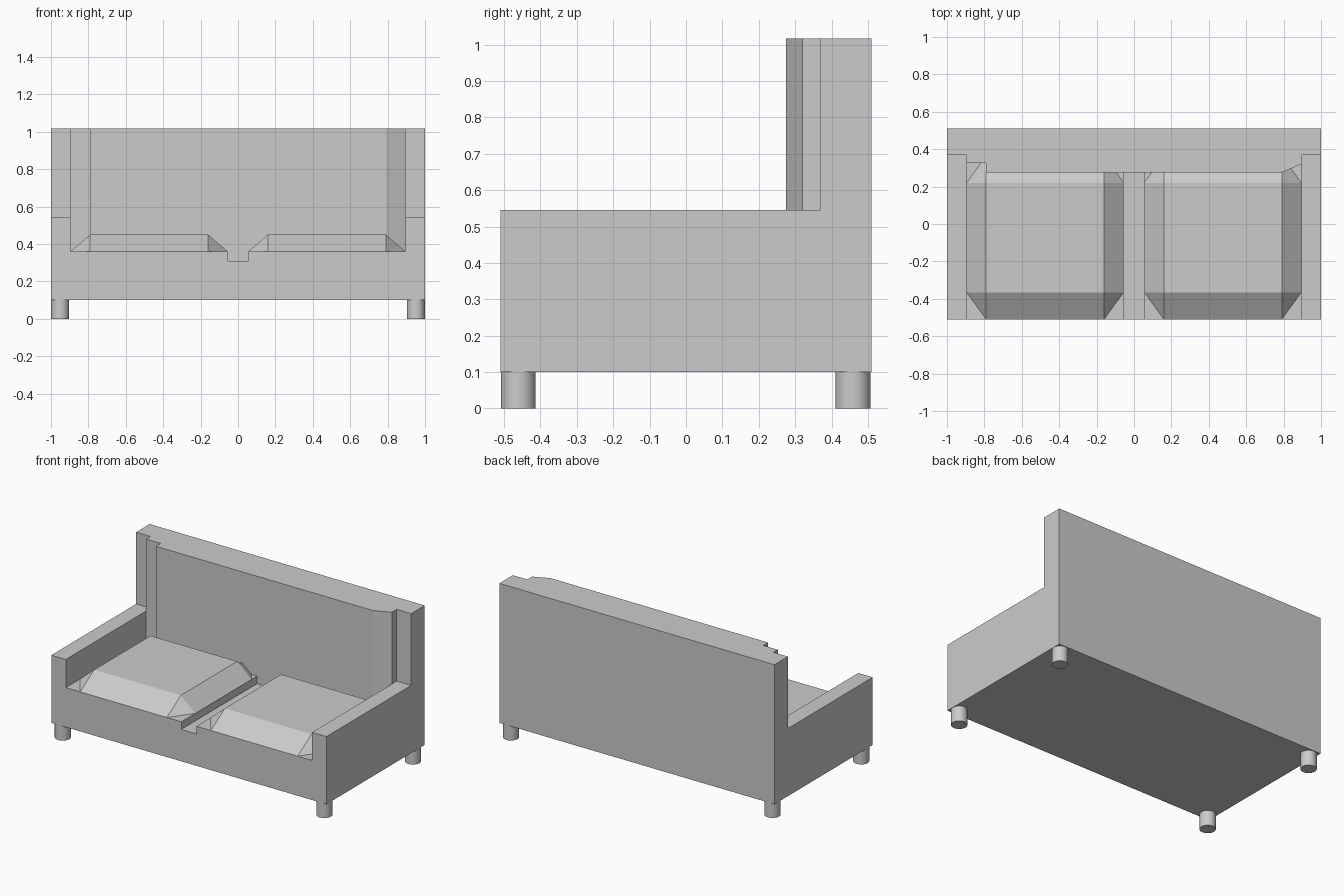
import bpy, bmesh

if "Cube" in bpy.data.objects:
    bpy.data.objects.remove(bpy.data.objects["Cube"])


def finish(name, bm):
    bmesh.ops.recalc_face_normals(bm, faces=bm.faces)
    me = bpy.data.meshes.new(name)
    bm.to_mesh(me)
    bm.free()
    ob = bpy.data.objects.new(name, me)
    bpy.context.collection.objects.link(ob)
    return ob


def prism(name, outline, z0, z1):
    """Extrude a plan outline straight up."""
    bm = bmesh.new()
    face = bm.faces.new([bm.verts.new((x, y, z0)) for x, y in outline])
    top = bmesh.ops.extrude_face_region(bm, geom=[face])["geom"]
    for v in top:
        if isinstance(v, bmesh.types.BMVert):
            v.co.z = z1
    return finish(name, bm)


def block(name, x0, x1, y0, y1, z0, z1):
    return prism(name, [(x0, y0), (x1, y0), (x1, y1), (x0, y1)], z0, z1)


def cushion(name, side):
    """3 x 3 patch with a raised centre, closed down into the base."""
    xs = [side * x for x in (0.055, 0.16, 0.79, 0.895)]
    ys = (-0.51, -0.365, 0.22, 0.365)
    bm = bmesh.new()
    g = [[bm.verts.new((x, y, 0.45 if i in (1, 2) and j in (1, 2) else 0.36))
          for j, y in enumerate(ys)] for i, x in enumerate(xs)]
    for i in range(3):
        for j in range(3):
            q = [g[i][j], g[i + 1][j], g[i + 1][j + 1], g[i][j + 1]]
            if i != 1 and j != 1:
                # corner facets: split across the corner
                if i != j:
                    tris = (q[0], q[1], q[2]), (q[0], q[2], q[3])
                else:
                    tris = (q[0], q[1], q[3]), (q[1], q[2], q[3])
                for t in tris:
                    bm.faces.new(t)
            else:
                bm.faces.new(q)
    rim = ([g[i][0] for i in range(4)] + [g[3][j] for j in range(1, 4)]
           + [g[i][3] for i in (2, 1, 0)] + [g[0][j] for j in (2, 1)])
    low = [bm.verts.new((v.co.x, v.co.y, 0.2)) for v in rim]
    for k in range(len(rim)):
        n = (k + 1) % len(rim)
        bm.faces.new((rim[k], rim[n], low[n], low[k]))
    bm.faces.new(low)
    return finish(name, bm)


# base, armrests, backrest and seat cushions
body = block("sofa_body", -1, 1, -0.51, 0.51, 0.1, 0.31)
parts = [
    block("left_armrest", -1, -0.895, -0.51, 0.45, 0.1, 0.545),
    block("right_armrest", 0.895, 1, -0.51, 0.45, 0.1, 0.545),
    prism("backrest", [(-1, 0.51), (-1, 0.37), (-0.895, 0.37), (-0.895, 0.325),
                       (-0.79, 0.325), (-0.79, 0.275), (0.79, 0.275),
                       (0.895, 0.32), (0.895, 0.37), (1, 0.37), (1, 0.51)],
          0.1, 1.017),
    cushion("left_cushion", -1),
    cushion("right_cushion", 1),
]

# merge the upholstered parts into one shell
bpy.context.view_layer.objects.active = body
for part in parts:
    mod = body.modifiers.new("join_" + part.name, 'BOOLEAN')
    mod.operation = 'UNION'
    mod.solver = 'EXACT'
    mod.object = part
    bpy.ops.object.modifier_apply(modifier=mod.name)
    bpy.data.objects.remove(part)

# round legs
for row, y in (("front", -0.461), ("back", 0.459)):
    for side, x in (("left", -0.951), ("right", 0.951)):
        bpy.ops.mesh.primitive_cylinder_add(vertices=32, radius=0.048, depth=0.1,
                                            location=(x, y, 0.05))
        leg = bpy.context.object
        leg.name = f"{row}_{side}_leg"
        bpy.ops.object.shade_smooth_by_angle()
